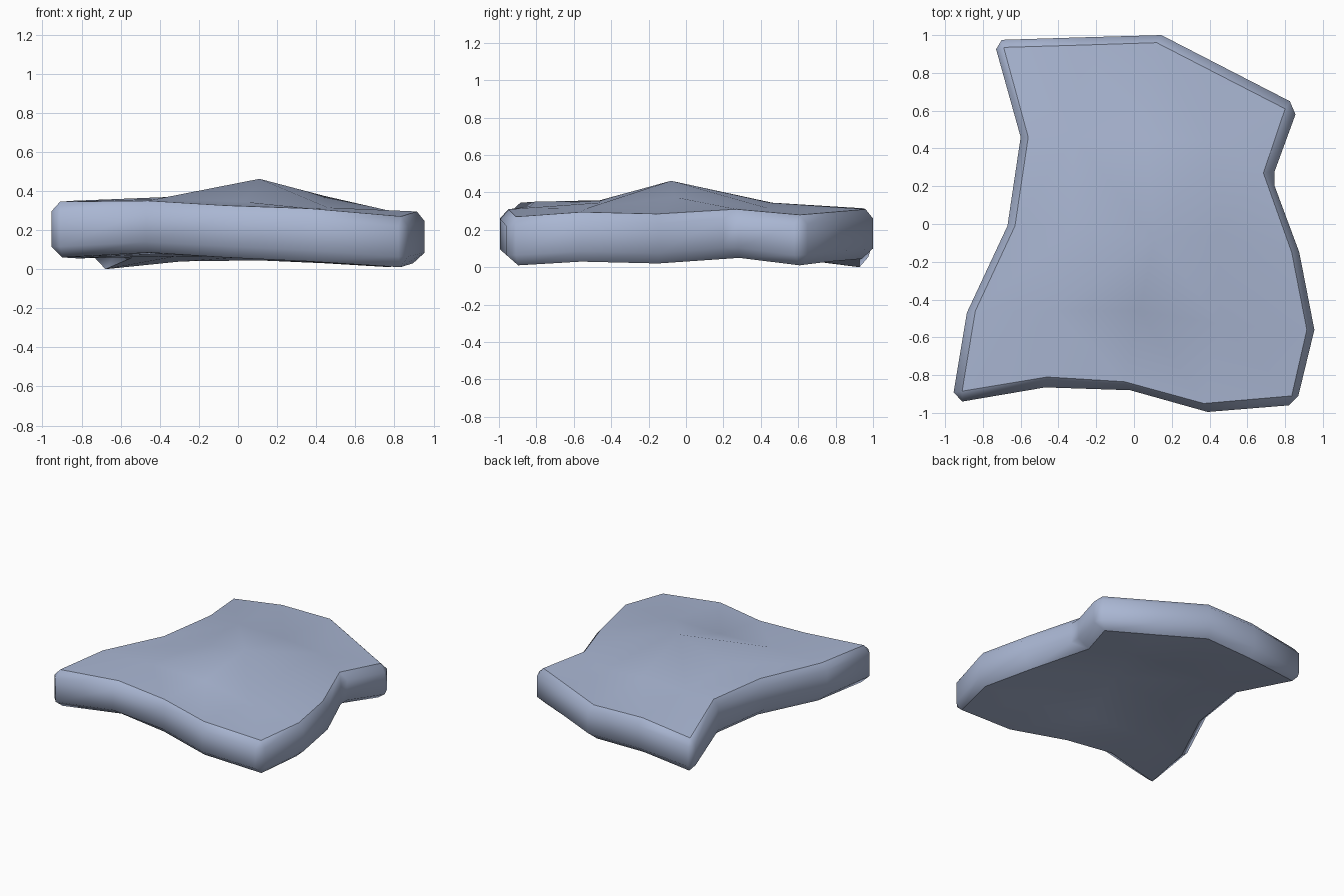
import bpy, bmesh
from mathutils import Vector

if "Cube" in bpy.data.objects:
    bpy.data.objects.remove(bpy.data.objects["Cube"])

# Rim corners clockwise from back left, four steps per side:
# inner top x, y, top z, bottom z, then one or two outer points
CORNERS = [
    (-0.69, 0.935, 0.26, 0.00, [(-0.73, 0.925), (-0.70, 0.975)]),
    (-0.285, 0.947, 0.315, 0.04, [(-0.28, 0.988)]),
    (0.12, 0.96, 0.31, 0.045, [(0.145, 1.0)]),
    (0.46, 0.785, 0.295, 0.03, [(0.485, 0.825)]),
    (0.80, 0.61, 0.28, 0.01, [(0.825, 0.65), (0.855, 0.58)]),
    (0.685, 0.27, 0.31, 0.05, [(0.745, 0.28), (0.745, 0.20)]),
    (0.835, -0.15, 0.285, 0.02, [(0.875, -0.15)]),
    (0.915, -0.56, 0.295, 0.03, [(0.955, -0.56)]),
    (0.835, -0.91, 0.27, 0.01, [(0.87, -0.91), (0.82, -0.96)]),
    (0.37, -0.95, 0.31, 0.04, [(0.39, -0.995)]),
    (-0.05, -0.835, 0.325, 0.06, [(-0.02, -0.88)]),
    (-0.46, -0.81, 0.35, 0.085, [(-0.47, -0.865)]),
    (-0.91, -0.885, 0.345, 0.06, [(-0.91, -0.94), (-0.955, -0.89)]),
    (-0.84, -0.46, 0.35, 0.055, [(-0.885, -0.47)]),
    (-0.63, -0.01, 0.345, 0.06, [(-0.67, -0.01)]),
    (-0.56, 0.46, 0.345, 0.06, [(-0.60, 0.46)]),
]
# Inner points, clockwise from back left, around the raised centre
INNER = [(-0.32, 0.46, 0.345), (0.07, 0.45, 0.345), (0.41, 0.44, 0.315),
         (0.44, -0.06, 0.375), (0.46, -0.53, 0.315), (0.03, -0.46, 0.345),
         (-0.42, -0.46, 0.358), (-0.33, -0.02, 0.37)]
PEAK = (0.11, -0.08, 0.462)
THICK = 0.28

bm = bmesh.new()
rings, tops, bottoms = [], [], []
for x, y, zt, zb, outer in CORNERS:
    inner = Vector((x, y))
    mid = sum((Vector(p) for p in outer), Vector((0, 0))) / len(outer)
    low = mid + (inner - mid) * 1.5
    t = bm.verts.new((x, y, zt))
    b = bm.verts.new((low.x, low.y, zb))
    tops.append(t)
    bottoms.append(b)
    for ox, oy in outer:
        rings.append((t, bm.verts.new((ox, oy, zt - 0.05)),
                      bm.verts.new((ox, oy, zb + 0.055)), b))


def face(*vs):
    unique = list(dict.fromkeys(vs))
    if len(unique) > 2:
        bm.faces.new(unique)


# Chamfers and side wall
for i, a in enumerate(rings):
    c = rings[(i + 1) % len(rings)]
    for k in range(3):
        face(a[k], c[k], c[k + 1], a[k + 1])


# Four by four sheet, with the centre quads split toward the peak
def sheet(rim, drop):
    ring = [bm.verts.new((x, y, z - drop)) for x, y, z in INNER]
    peak = bm.verts.new((PEAK[0], PEAK[1], PEAK[2] - drop))
    for i in range(8):
        face(peak, ring[i], ring[(i + 1) % 8])
    for s in range(4):
        r, q = s * 4, s * 2
        corner, left, right = ring[q], ring[q], ring[(q + 2) % 8]
        face(rim[r], rim[r + 1], corner)
        face(rim[r - 1], rim[r], corner)
        face(rim[r + 1], rim[r + 2], ring[q + 1], left)
        face(rim[r + 2], rim[r + 3], right, ring[q + 1])


sheet(tops, 0)
sheet(bottoms, THICK)
bmesh.ops.recalc_face_normals(bm, faces=bm.faces)

# Smooth stone with crisp rims above and below
for f in bm.faces:
    f.smooth = True
for rim in (tops, bottoms):
    for i, v in enumerate(rim):
        e = bm.edges.get((v, rim[i - 1]))
        if e:
            e.smooth = False

mesh = bpy.data.meshes.new("stone_slab")
bm.to_mesh(mesh)
bm.free()
slab = bpy.data.objects.new("stone_slab", mesh)
bpy.context.collection.objects.link(slab)

# Blue grey stone
mat = bpy.data.materials.new("blue grey stone")
mat.diffuse_color = (0.40, 0.47, 0.65, 1)
mat.use_nodes = True
mat.node_tree.nodes["Principled BSDF"].inputs["Base Color"].default_value = mat.diffuse_color
mesh.materials.append(mat)
